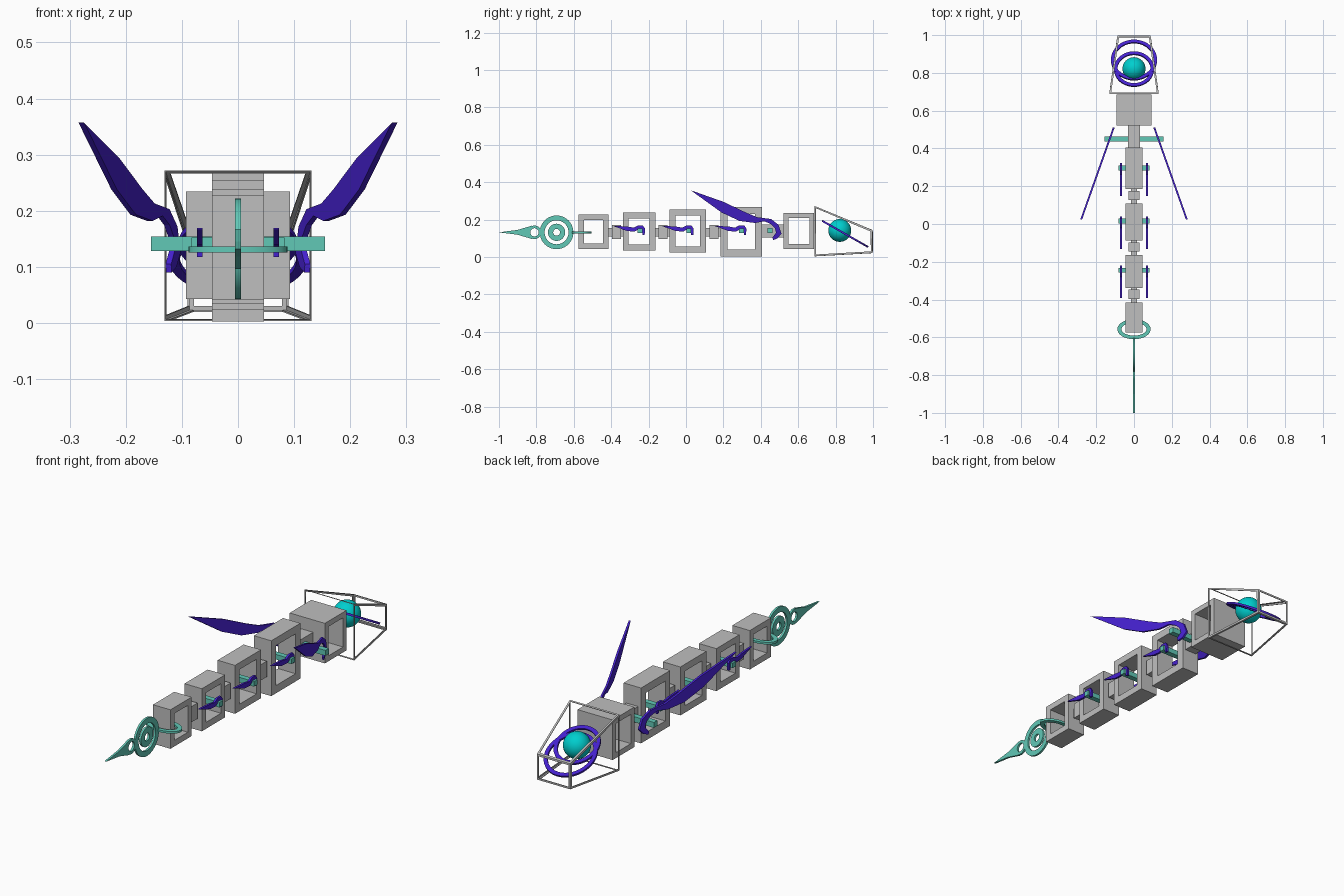
import bpy, bmesh, math
from mathutils import Matrix, Vector

if "Cube" in bpy.data.objects:
    bpy.data.objects.remove(bpy.data.objects["Cube"])


def material(name, rgb):
    m = bpy.data.materials.new(name)
    m.diffuse_color = (*rgb, 1)
    m.use_nodes = True
    m.node_tree.nodes["Principled BSDF"].inputs["Base Color"].default_value = m.diffuse_color
    return m


GREY = material("light_grey", (0.52, 0.52, 0.52))
TEAL = material("teal", (0.12, 0.58, 0.47))
PURPLE = material("violet", (0.06, 0.015, 0.62))
CYAN = material("cyan", (0.0, 0.62, 0.62))


def finish(name, bm, mat, smooth=False):
    bmesh.ops.recalc_face_normals(bm, faces=bm.faces)
    me = bpy.data.meshes.new(name)
    bm.to_mesh(me)
    bm.free()
    me.materials.append(mat)
    ob = bpy.data.objects.new(name, me)
    bpy.context.collection.objects.link(ob)
    if smooth:
        bpy.context.view_layer.objects.active = ob
        ob.select_set(True)
        bpy.ops.object.shade_smooth_by_angle(angle=math.radians(40))
        ob.select_set(False)
    return ob


def box(name, x, y0, y1, z0, z1, mat):
    bm = bmesh.new()
    bmesh.ops.create_cube(bm, size=1)
    for v in bm.verts:
        v.co = (v.co.x * 2 * x, (y0 + y1) / 2 + v.co.y * (y1 - y0),
                (z0 + z1) / 2 + v.co.z * (z1 - z0))
    return finish(name, bm, mat)


def tube(name, outer, inner, place, depth, mat, smooth=False):
    """Solid between two matching closed 2D loops, placed by a matrix."""
    bm = bmesh.new()
    n = len(outer)
    loops = [[bm.verts.new(place @ Vector((a, b, d))) for a, b in loop]
             for loop, d in ((outer, depth), (inner, depth), (inner, -depth), (outer, -depth))]
    for k in range(4):
        p, q = loops[k], loops[(k + 1) % 4]
        for i in range(n):
            j = (i + 1) % n
            bm.faces.new((p[i], p[j], q[j], q[i]))
    return finish(name, bm, mat, smooth)


def plate(name, outline, place, depth, mat):
    """Extruded flat outline, placed by a matrix."""
    bm = bmesh.new()
    f = bm.faces.new([bm.verts.new(place @ Vector((a, b, -depth))) for a, b in outline])
    r = bmesh.ops.extrude_face_region(bm, geom=[f])
    shift = place.to_3x3() @ Vector((0, 0, 2 * depth))
    bmesh.ops.translate(bm, verts=[v for v in r["geom"] if isinstance(v, bmesh.types.BMVert)], vec=shift)
    return finish(name, bm, mat)


def ellipse(rx, ry, n=40):
    return [(rx * math.cos(2 * math.pi * i / n), ry * math.sin(2 * math.pi * i / n)) for i in range(n)]


def rect(y0, y1, z0, z1):
    return [(y0, z0), (y1, z0), (y1, z1), (y0, z1)]


# local (a, b, depth) -> world (y, z, x)
SIDE = Matrix(((0, 0, 1, 0), (1, 0, 0, 0), (0, 1, 0, 0), (0, 0, 0, 1)))

# body segments: open frames, widest one carries the head
for i, (w, y0, y1, z0, z1, t) in enumerate([
        (0.046, -0.575, -0.415, 0.042, 0.228, 0.029),
        (0.046, -0.338, -0.163, 0.035, 0.238, 0.031),
        (0.046, -0.088, 0.108, 0.023, 0.254, 0.033),
        (0.046, 0.185, 0.405, 0.003, 0.267, 0.037),
        (0.093, 0.522, 0.685, 0.043, 0.234, 0.026)]):
    tube(f"body_segment_{i + 1}", rect(y0, y1, z0, z1),
         rect(y0 + t, y1 - t, z0 + t, z1 - t), SIDE, w, GREY)

# joints between segments
for i, y in enumerate((-0.372, -0.122, 0.15)):
    box(f"joint_block_{i + 1}", 0.03, y - 0.024, y + 0.024, 0.095, 0.17, GREY)
    box(f"joint_pin_{i + 1}", 0.016, y - 0.05, y + 0.05, 0.11, 0.155, GREY)
box("neck", 0.031, 0.4, 0.525, 0.105, 0.175, GREY)

# cross bars
box("wing_bar", 0.155, 0.437, 0.463, 0.128, 0.154, TEAL)
FIN_Y = (-0.245, 0.015, 0.297)
for i, y in enumerate(FIN_Y):
    box(f"fin_bar_{i + 1}", 0.083, y - 0.013, y + 0.013, 0.128, 0.152, TEAL)

# small hooked fins and the large swept wings, on both sides
FIN = [(-0.148, 0.167), (-0.07, 0.163), (-0.035, 0.157), (-0.012, 0.169), (0.014, 0.169),
       (0.026, 0.152), (0.024, 0.118), (0.012, 0.118), (0.012, 0.145), (0.0, 0.152),
       (-0.03, 0.136), (-0.07, 0.139)]
WING = [(0.025, 0.357), (0.2, 0.295), (0.32, 0.238), (0.38, 0.213), (0.455, 0.203),
        (0.495, 0.172), (0.51, 0.125), (0.49, 0.1), (0.465, 0.09), (0.463, 0.105),
        (0.482, 0.13), (0.475, 0.155), (0.455, 0.175), (0.42, 0.191), (0.37, 0.182),
        (0.286, 0.193), (0.19, 0.238)]
for side, s in (("right", 1), ("left", -1)):
    for i, y in enumerate(FIN_Y):
        plate(f"fin_{side}_{i + 1}", FIN, Matrix.Translation((s * 0.068, y, 0)) @ SIDE, 0.005, PURPLE)
    lean = Matrix(((1, -0.354 * s, 0, s * 0.288), (0, 1, 0, 0), (0, 0, 1, 0), (0, 0, 0, 1)))
    plate(f"wing_{side}", WING, lean @ SIDE, 0.005, PURPLE)

# head cage: tapered shell with open panels and an open front
bm = bmesh.new()
bmesh.ops.create_cube(bm, size=2)
for v in bm.verts:
    if v.co.y < 0:
        v.co = (math.copysign(0.13, v.co.x), 0.688, 0.271 if v.co.z > 0 else 0.005)
    else:
        v.co = (math.copysign(0.087, v.co.x), 0.997, 0.143 if v.co.z > 0 else 0.022)
bm.faces.ensure_lookup_table()
bmesh.ops.delete(bm, geom=[f for f in bm.faces if f.calc_center_median().y < 0.7], context="FACES")
panels = list(bm.faces)
bmesh.ops.inset_individual(bm, faces=panels, thickness=0.012)
bmesh.ops.delete(bm, geom=panels, context="FACES")
cage = finish("head_cage", bm, GREY)
mod = cage.modifiers.new("thickness", "SOLIDIFY")
mod.thickness = 0.003
mod.offset = 0

# eye and its two tilted orbit rings
bm = bmesh.new()
bmesh.ops.create_uvsphere(bm, u_segments=32, v_segments=16, radius=0.061,
                          matrix=Matrix.Translation((0, 0.822, 0.142)))
finish("eye", bm, CYAN, True)
tilt = Matrix.Rotation(math.radians(-29.7), 4, "X")
for name, r, y, z in (("inner_orbit", 0.106, 0.82, 0.141), ("outer_orbit", 0.122, 0.868, 0.114)):
    tube(name, ellipse(r, r), ellipse(r - 0.018, r - 0.018),
         Matrix.Translation((0, y, z)) @ tilt, 0.005, PURPLE, True)

# tail: flat hoop, target disc, small ring and spike
tube("tail_hoop", ellipse(0.088, 0.053), ellipse(0.066, 0.034),
     Matrix.Translation((0, -0.557, 0.131)), 0.005, TEAL, True)
for name, y, r, hole in (("tail_outer_ring", -0.692, 0.09, 0.064),
                         ("tail_inner_disc", -0.692, 0.046, 0.018),
                         ("tail_small_ring", -0.81, 0.036, 0.022)):
    tube(name, ellipse(r, r), ellipse(hole, hole),
         Matrix.Translation((0, y, 0.132)) @ SIDE, 0.005, TEAL, True)
plate("tail_spike", [(-1.0, 0.132), (-0.9, 0.119), (-0.822, 0.096), (-0.836, 0.114), (-0.84, 0.132),
                     (-0.836, 0.15), (-0.822, 0.168), (-0.9, 0.145)], SIDE, 0.005, TEAL)
